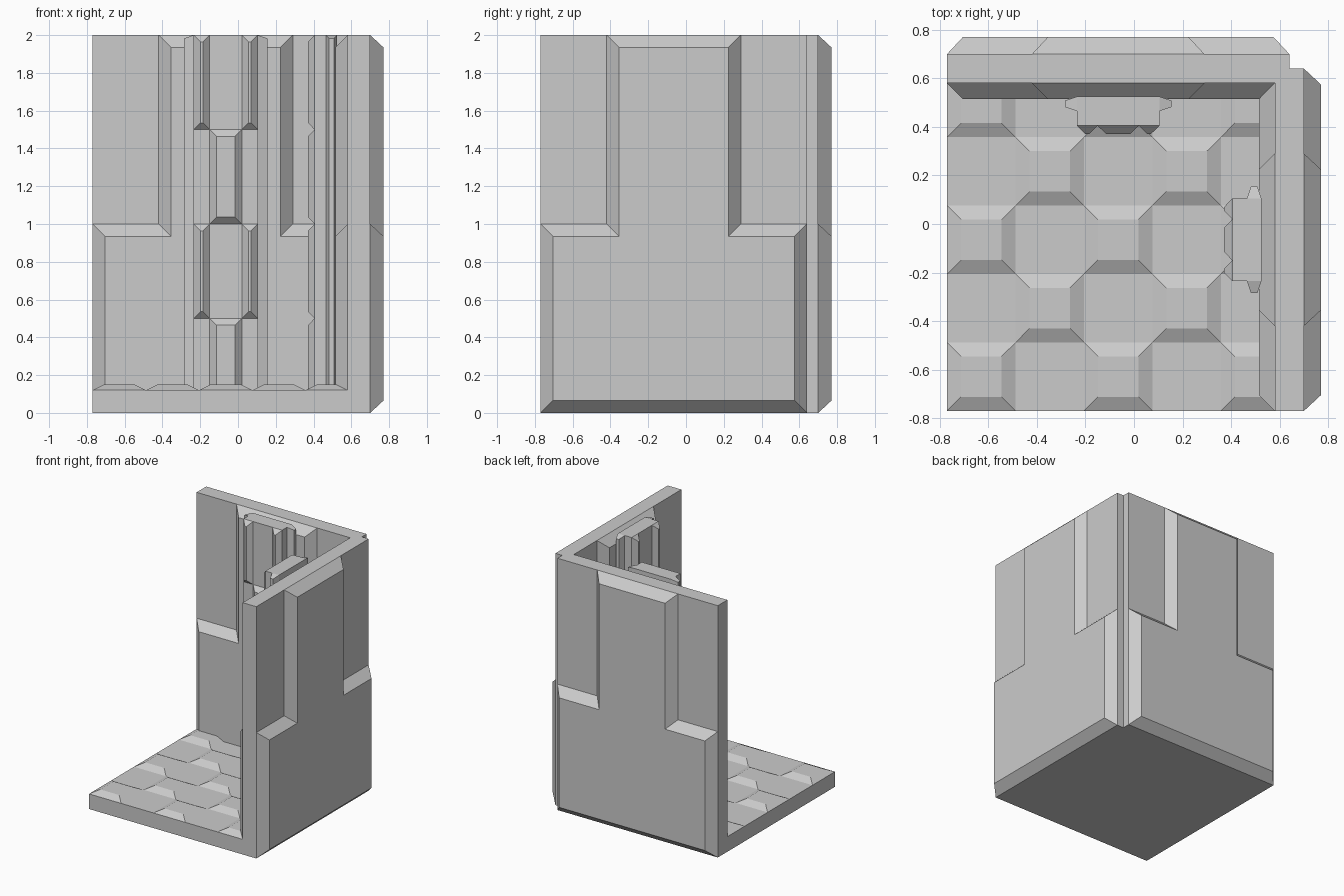
import bpy, bmesh
from mathutils import Vector

if "Cube" in bpy.data.objects:
    bpy.data.objects.remove(bpy.data.objects["Cube"])

E, OUT, IN = 0.77, 0.70, 0.58     # outer extent, outer and inner wall planes
END, MID = 0.64, -0.065           # wall end near the corner, wall centre line
RISE = 0.065                      # panel relief


def offset(pts, d):
    """Inset a counter-clockwise outline by d with mitred corners."""
    res = []
    for i, p in enumerate(pts):
        p = Vector(p)
        a = (p - Vector(pts[i - 1])).normalized()
        b = (Vector(pts[(i + 1) % len(pts)]) - p).normalized()
        na, nb = Vector((-a.y, a.x)), Vector((-b.y, b.x))
        res.append(p + (na + nb) * d / (1 + na.dot(nb)))
    return res


def raised(bm, pts, lo, hi, inset, place):
    """Solid from outline at lo to inset outline at hi; place maps (a, b, h) to xyz."""
    bot = [bm.verts.new(place(p[0], p[1], lo)) for p in pts]
    top = [bm.verts.new(place(p[0], p[1], hi)) for p in offset(pts, inset)]
    bm.faces.new(bot)
    bm.faces.new(top)
    n = len(pts)
    for i in range(n):
        j = (i + 1) % n
        bm.faces.new((bot[i], bot[j], top[j], top[i]))


def rect(a0, a1, b0, b1):
    return [(a0, b0), (a1, b0), (a1, b1), (a0, b1)]


def finish(name, bm):
    bmesh.ops.recalc_face_normals(bm, faces=bm.faces[:])
    me = bpy.data.meshes.new(name)
    bm.to_mesh(me)
    bm.free()
    bpy.context.collection.objects.link(bpy.data.objects.new(name, me))


def flat(a, b, h):
    return (a, b, h)


# wall cores: one L-shaped plan with a notched outer corner
bm = bmesh.new()
plan = [(-E, IN), (IN, IN), (IN, -E), (OUT, -E), (OUT, END), (END, END), (END, OUT), (-E, OUT)]
raised(bm, plan, 0, 2, 0, flat)
finish("wall_core", bm)

# floor slab
bm = bmesh.new()
raised(bm, rect(-E, IN, -E, IN), 0, 0.12, 0, flat)
finish("floor_slab", bm)

# floor tiles: raised checkerboard
bm = bmesh.new()
s = (END + E) / 5
for i in range(5):
    for j in range(5):
        if (i + j) % 2 == 0:
            x, y = -E + i * s, -E + j * s
            raised(bm, rect(x, x + s, y, y + s), 0.12, 0.149, 0.058, flat)
finish("floor_tiles", bm)

# stepped panels and brick pillars, same on both walls with x and y swapped
step = [(-E, 0), (END, 0), (END, 1), (MID + 0.355, 1), (MID + 0.355, 2),
        (MID - 0.355, 2), (MID - 0.355, 1), (-E, 1)]
HW, FACE, BACK = 0.17, 0.405, 0.525   # pillar half width, front and rear depth

for side in ("back", "right"):
    def world(u, w, z, swap=(side == "right")):
        return (w, u, z) if swap else (u, w, z)

    def on_wall(u, z, w):
        return world(u, w, z)

    def on_flank(w, z, u):
        return world(u, w, z)

    bm = bmesh.new()
    raised(bm, step, OUT, E, RISE, on_wall)
    finish(side + "_outer_panel", bm)

    bm = bmesh.new()
    raised(bm, step, IN, IN - RISE, RISE, on_wall)
    finish(side + "_inner_panel", bm)

    # pillar core
    bm = bmesh.new()
    raised(bm, rect(MID - HW, MID + HW, 0, 2), BACK, FACE, 0, on_wall)
    finish(side + "_pillar", bm)

    # bevelled bricks: a whole one and two halves in alternate rows
    bm = bmesh.new()
    h = HW / 2
    for row in range(4):
        spans = [(-HW, -h), (h, HW)] if row % 2 else [(-h, h)]
        for a, b in spans:
            raised(bm, rect(MID + a, MID + b, row / 2, row / 2 + 0.5),
                   FACE, FACE - 0.035, 0.036, on_wall)
    finish(side + "_pillar_bricks", bm)

    # narrow ribs on the pillar flanks
    bm = bmesh.new()
    for d in (-1, 1):
        u = MID + d * HW
        raised(bm, rect(0.465, BACK, 0, 2), u, u + d * 0.05, 0.017, on_flank)
    finish(side + "_pillar_ribs", bm)
